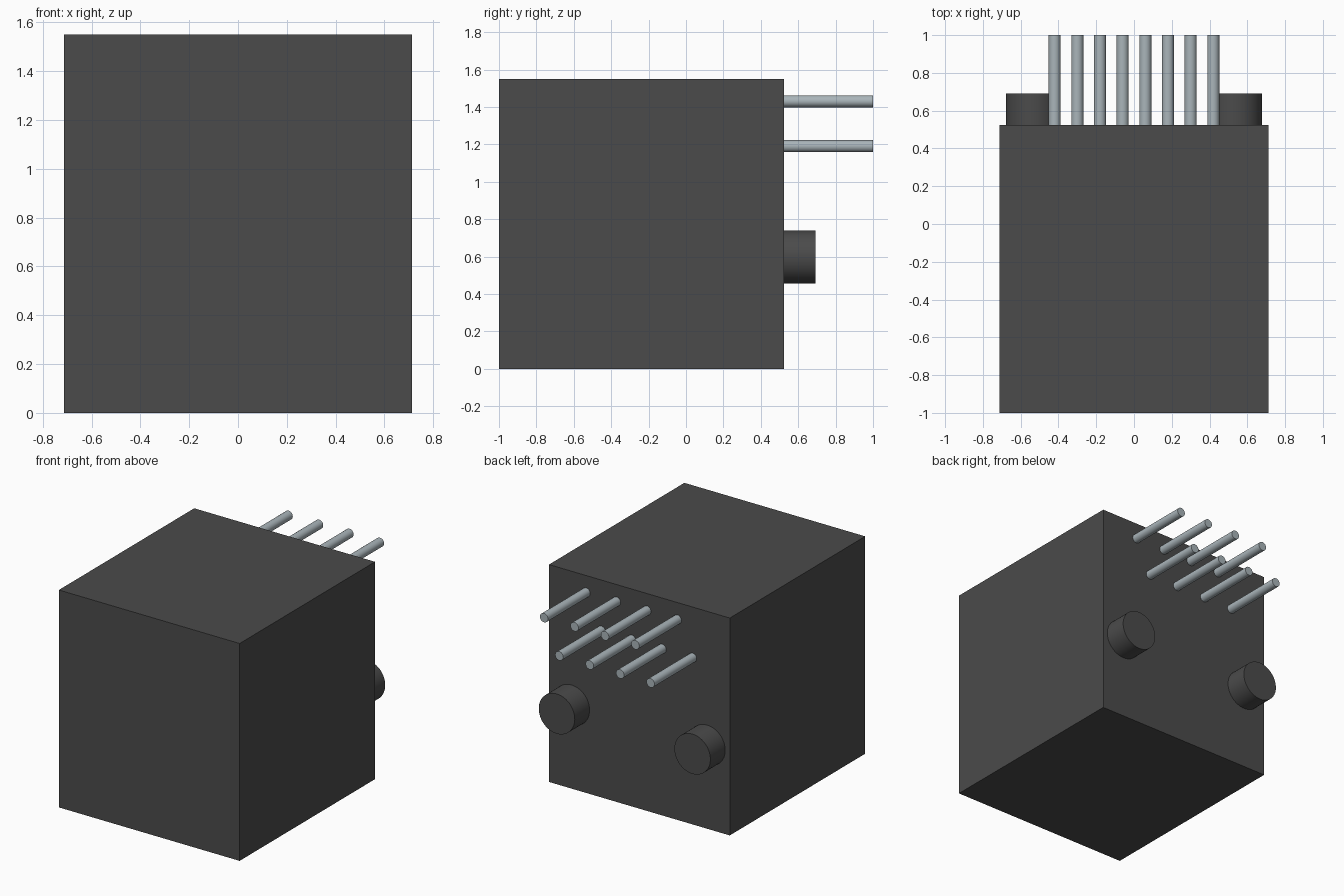
import bpy
import math

cube = bpy.data.objects.get("Cube")
if cube:
    bpy.data.objects.remove(cube, do_unlink=True)


def material(name, rgb):
    mat = bpy.data.materials.new(name)
    mat.use_nodes = True
    mat.diffuse_color = (*rgb, 1)
    mat.node_tree.nodes["Principled BSDF"].inputs["Base Color"].default_value = (*rgb, 1)
    return mat


charcoal = material("charcoal plastic", (0.07, 0.07, 0.07))
steel = material("pale steel", (0.40, 0.46, 0.49))

BACK = 0.525   # rear face of the housing
SUNK = 0.02    # how far the rear parts reach into it


def rear_cylinder(name, x, z, radius, end, sides, mat):
    """Cylinder standing out of the rear face along +y."""
    start = BACK - SUNK
    bpy.ops.mesh.primitive_cylinder_add(
        vertices=sides, radius=radius, depth=end - start,
        location=(x, (start + end) / 2, z), rotation=(math.pi / 2, 0, 0))
    obj = bpy.context.object
    obj.name = name
    obj.data.materials.append(mat)
    bpy.ops.object.shade_smooth_by_angle(angle=math.radians(40))


# Housing block
bpy.ops.mesh.primitive_cube_add(size=1, location=(0, (BACK - 1) / 2, 0.775))
housing = bpy.context.object
housing.name = "housing"
housing.scale = (1.426, BACK + 1, 1.55)
bpy.ops.object.transform_apply(location=False, rotation=False, scale=True)
housing.data.materials.append(charcoal)

# Two locating pegs
for side, sign in (("left", 1), ("right", -1)):
    rear_cylinder(f"{side}_peg", sign * 0.535, 0.597, 0.142, 0.692, 48, charcoal)

# Two staggered rows of contact pins
for row, first_x, z in (("upper", 0.42, 1.43), ("lower", 0.30, 1.19)):
    for i in range(4):
        rear_cylinder(f"{row}_pin_{i + 1}", first_x - 0.24 * i, z, 0.032, 1.0, 24, steel)
